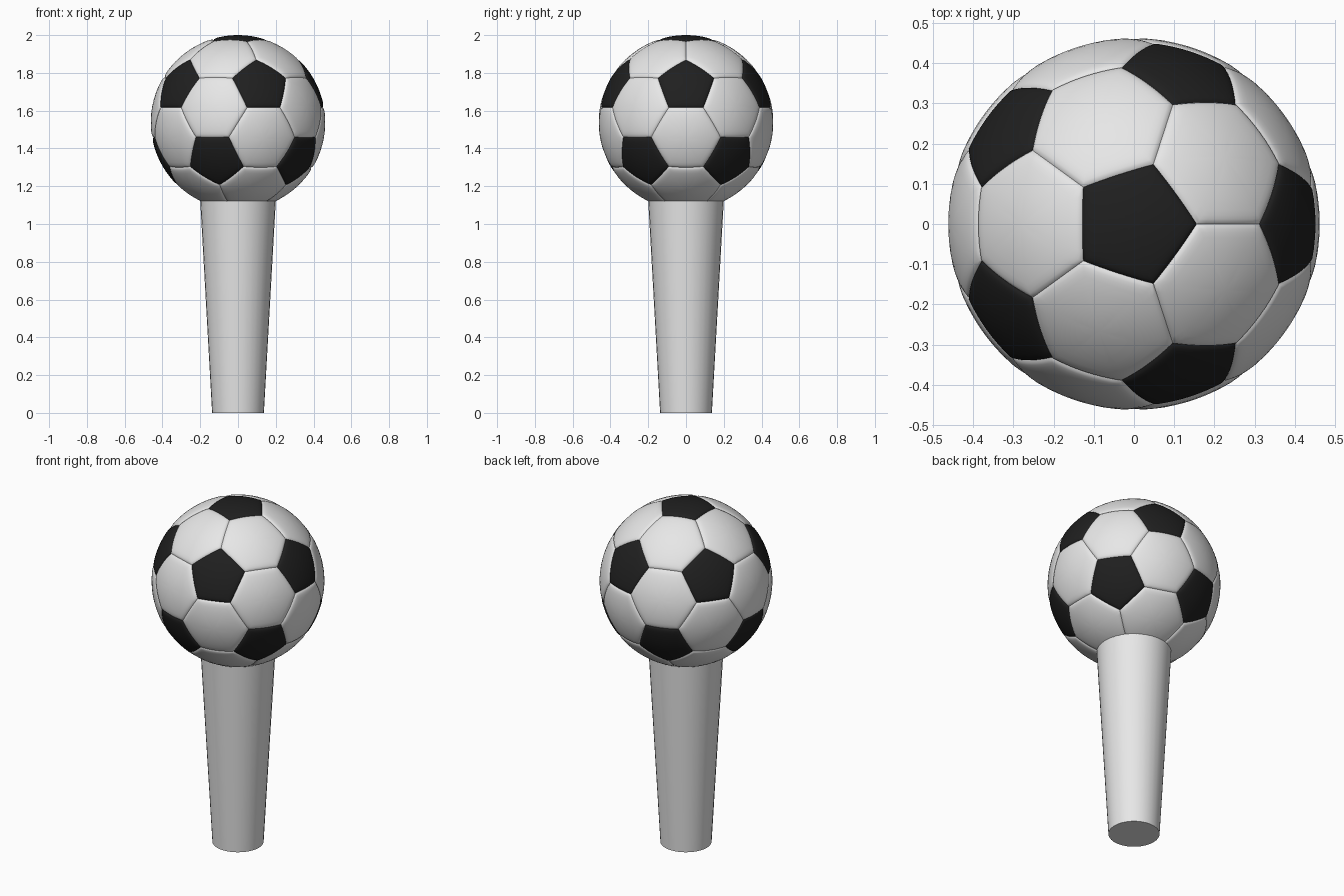
import bpy, bmesh, math
from mathutils import Vector

if "Cube" in bpy.data.objects:
    bpy.data.objects.remove(bpy.data.objects["Cube"])

R, CENTRE = 0.462, Vector((0, 0, 1.538))
SEGS = 8
# (distance from panel centre to seam, radius factor): puffed panel with a groove
PROFILE = [(0.2, 1), (0.4, 1), (0.6, 1), (0.78, 1), (0.86, 0.9985),
           (0.92, 0.996), (0.97, 0.991), (1.0, 0.982)]


def material(name, c):
    m = bpy.data.materials.new(name)
    m.diffuse_color = (c, c, c, 1)
    m.use_nodes = True
    m.node_tree.nodes["Principled BSDF"].inputs["Base Color"].default_value = m.diffuse_color
    return m


white = material("white", 0.8)
black = material("black", 0.014)


def finish(bm, name, mats):
    bmesh.ops.recalc_face_normals(bm, faces=bm.faces)
    me = bpy.data.meshes.new(name)
    bm.to_mesh(me)
    bm.free()
    for m in mats:
        me.materials.append(m)
    ob = bpy.data.objects.new(name, me)
    bpy.context.collection.objects.link(ob)
    bpy.ops.object.select_all(action='DESELECT')
    ob.select_set(True)
    bpy.context.view_layer.objects.active = ob
    bpy.ops.object.shade_smooth_by_angle(angle=math.radians(35))
    return ob


def add_panel(bm, corners, mat):
    """Domed polygon panel made of concentric rings around its centre."""
    n = len(corners)
    mid = sum(corners, Vector()) / n
    rim = [corners[i].lerp(corners[(i + 1) % n], s / SEGS)
           for i in range(n) for s in range(SEGS)]
    count = len(rim)
    hub = bm.verts.new(CENTRE + mid.normalized() * R)
    last = None
    for t, f in PROFILE:
        ring = [bm.verts.new(CENTRE + mid.lerp(p, t).normalized() * R * f) for p in rim]
        for i in range(count):
            j = (i + 1) % count
            if last is None:
                face = bm.faces.new((hub, ring[i], ring[j]))
            else:
                face = bm.faces.new((last[i], ring[i], ring[j], last[j]))
            face.material_index = mat
        last = ring


# Ball: truncated icosahedron panels
ico = bmesh.new()
bmesh.ops.create_icosphere(ico, subdivisions=1, radius=1)
ball = bmesh.new()
for v in ico.verts:
    axis = v.co.normalized()
    u = axis.orthogonal().normalized()
    w = axis.cross(u)
    near = [e.other_vert(v).co for e in v.link_edges]
    near.sort(key=lambda p: math.atan2(p.dot(w), p.dot(u)))
    add_panel(ball, [v.co.lerp(p, 1 / 3) for p in near], 1)
for f in ico.faces:
    c = [v.co for v in f.verts]
    hexagon = []
    for i in range(3):
        a, b = c[i], c[(i + 1) % 3]
        hexagon += [a.lerp(b, 1 / 3), a.lerp(b, 2 / 3)]
    add_panel(ball, hexagon, 0)
ico.free()
bmesh.ops.remove_doubles(ball, verts=ball.verts, dist=0.0002)
finish(ball, "ball", [white, black])

# Tapered stand
stand = bmesh.new()
bmesh.ops.create_cone(stand, cap_ends=True, segments=32, radius1=0.137,
                      radius2=0.2, depth=1.122)
bmesh.ops.translate(stand, verts=stand.verts, vec=(0, 0, 0.561))
finish(stand, "stand", [white])
